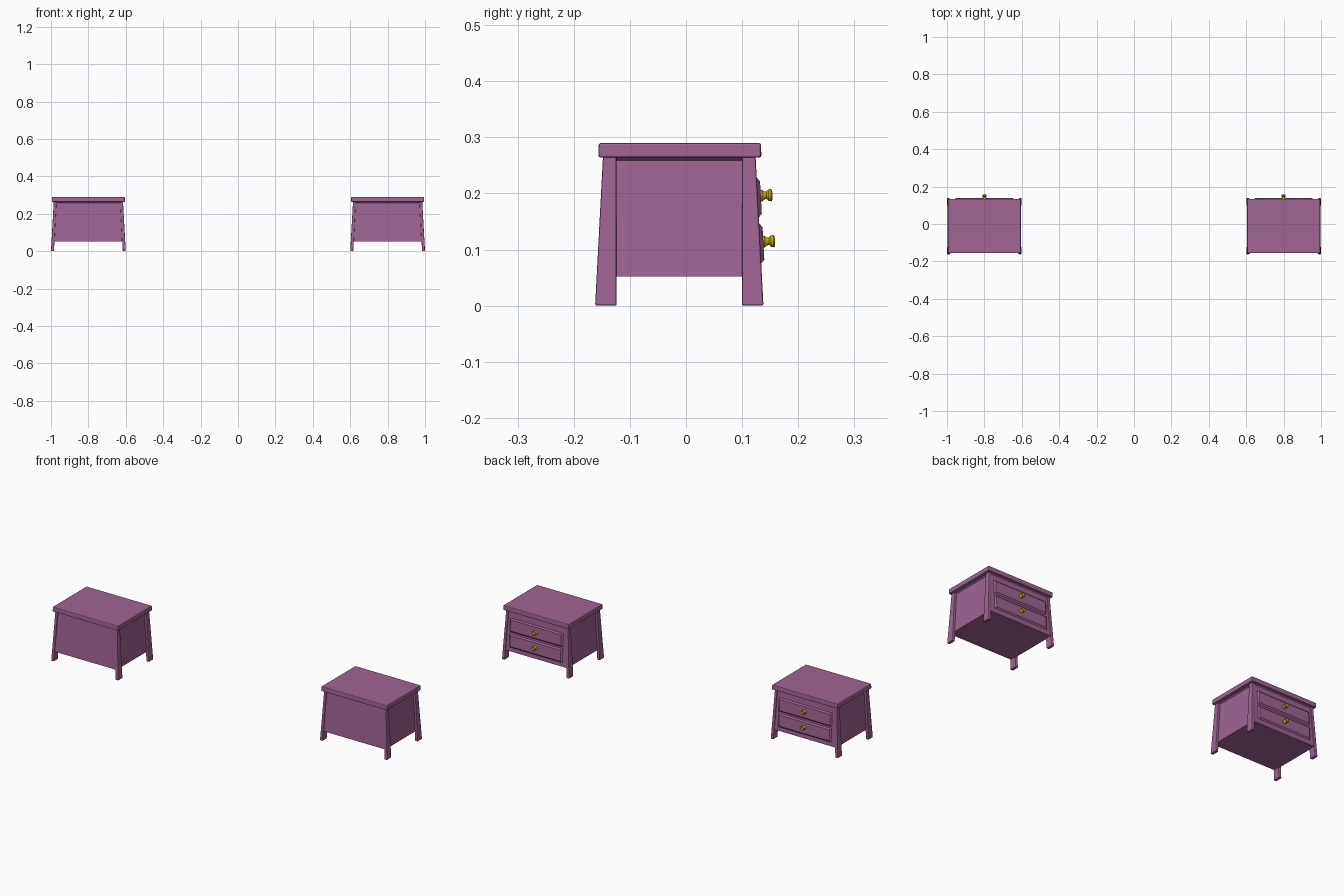
import bpy, bmesh, math
from mathutils import Matrix

if "Cube" in bpy.data.objects:
    bpy.data.objects.remove(bpy.data.objects["Cube"])

CY = -0.012          # centre of the cabinet in y
SLOPE = math.atan(0.055)


def material(name, rgb):
    m = bpy.data.materials.new(name)
    m.diffuse_color = (*rgb, 1)
    m.use_nodes = True
    m.node_tree.nodes["Principled BSDF"].inputs["Base Color"].default_value = m.diffuse_color
    return m


PURPLE = material("purple paint", (0.35, 0.13, 0.29))
BRASS = material("yellow brass", (0.54, 0.43, 0.005))


def finish(name, bm, mat, bevel=0.0, smooth=False):
    bmesh.ops.recalc_face_normals(bm, faces=bm.faces)
    if bevel:
        bmesh.ops.bevel(bm, geom=bm.edges[:], offset=bevel, segments=2,
                        profile=0.5, affect='EDGES')
    me = bpy.data.meshes.new(name)
    bm.to_mesh(me)
    bm.free()
    me.materials.append(mat)
    ob = bpy.data.objects.new(name, me)
    bpy.context.collection.objects.link(ob)
    if smooth:
        bpy.ops.object.select_all(action='DESELECT')
        ob.select_set(True)
        bpy.context.view_layer.objects.active = ob
        bpy.ops.object.shade_smooth_by_angle(angle=math.radians(40))
    return ob


def prism(name, low, high, z0, z1, mat, bevel=0.0):
    """Six-sided block between two rectangles (x0, x1, y0, y1)."""
    bm = bmesh.new()
    rings = []
    for (x0, x1, y0, y1), z in ((low, z0), (high, z1)):
        rings.append([bm.verts.new(p) for p in
                      ((x0, y0, z), (x1, y0, z), (x1, y1, z), (x0, y1, z))])
    a, b = rings
    bm.faces.new(a)
    bm.faces.new(b)
    for i in range(4):
        j = (i + 1) % 4
        bm.faces.new((a[i], a[j], b[j], b[i]))
    return finish(name, bm, mat, bevel)


def rect(cx, hx, hy, cy=CY):
    return (cx - hx, cx + hx, cy - hy, cy + hy)


def drawer(cx, y, z):
    # raised panel with sloping edges, leaning with the cabinet front
    ob = prism("drawer_front", (-0.158, 0.158, -0.036, 0.036),
               (-0.150, 0.150, -0.029, 0.029), -0.006, 0.0, PURPLE)
    lean = Matrix.Rotation(-math.pi / 2 + SLOPE, 4, 'X')
    ob.matrix_world = Matrix.Translation((cx, y, z)) @ lean


def knob(cx, y, z):
    # turned knob: (radius, distance from the drawer)
    prof = [(0.0105, -0.003), (0.0105, 0.002), (0.007, 0.006), (0.0065, 0.010),
            (0.0105, 0.0135), (0.011, 0.018), (0.0085, 0.0205)]
    n = 16
    bm = bmesh.new()
    rings = [[bm.verts.new((r * math.cos(2 * math.pi * i / n),
                            r * math.sin(2 * math.pi * i / n), d))
              for i in range(n)] for r, d in prof]
    for a, b in zip(rings, rings[1:]):
        for i in range(n):
            j = (i + 1) % n
            bm.faces.new((a[i], a[j], b[j], b[i]))
    bm.faces.new(rings[0])
    bm.faces.new(rings[-1])
    ob = finish("drawer_knob", bm, BRASS, smooth=True)
    lean = Matrix.Rotation(-math.pi / 2 + SLOPE, 4, 'X')
    ob.matrix_world = Matrix.Translation((cx, y, z)) @ lean


for cx in (-0.8, 0.8):
    # tapered cabinet and the flared moulding beneath the top
    prism("cabinet_body", rect(cx, 0.186, 0.144), rect(cx, 0.173, 0.132),
          0.052, 0.259, PURPLE)
    prism("top_moulding", rect(cx, 0.173, 0.132), rect(cx, 0.183, 0.138),
          0.259, 0.266, PURPLE)
    # overhanging top
    prism("table_top", rect(cx, 0.196, 0.1455, -0.011),
          rect(cx, 0.195, 0.1445, -0.011), 0.264, 0.290, PURPLE, 0.004)
    # four splayed legs
    for sx in (-1, 1):
        for sy in (-1, 1):
            def corner(x_in, x_out, y_in, y_out):
                xs = sorted((cx + sx * x_in, cx + sx * x_out))
                ys = sorted((CY + sy * y_in, CY + sy * y_out))
                return (*xs, *ys)
            prism("splayed_leg", corner(0.184, 0.200, 0.1115, 0.150),
                  corner(0.170, 0.185, 0.1115, 0.136), 0, 0.266, PURPLE, 0.003)
    # two drawers with knobs on the +y side
    for y, z in ((0.1335, 0.193), (0.138, 0.111)):
        drawer(cx, y, z)
        knob(cx, y, z + 0.003)
